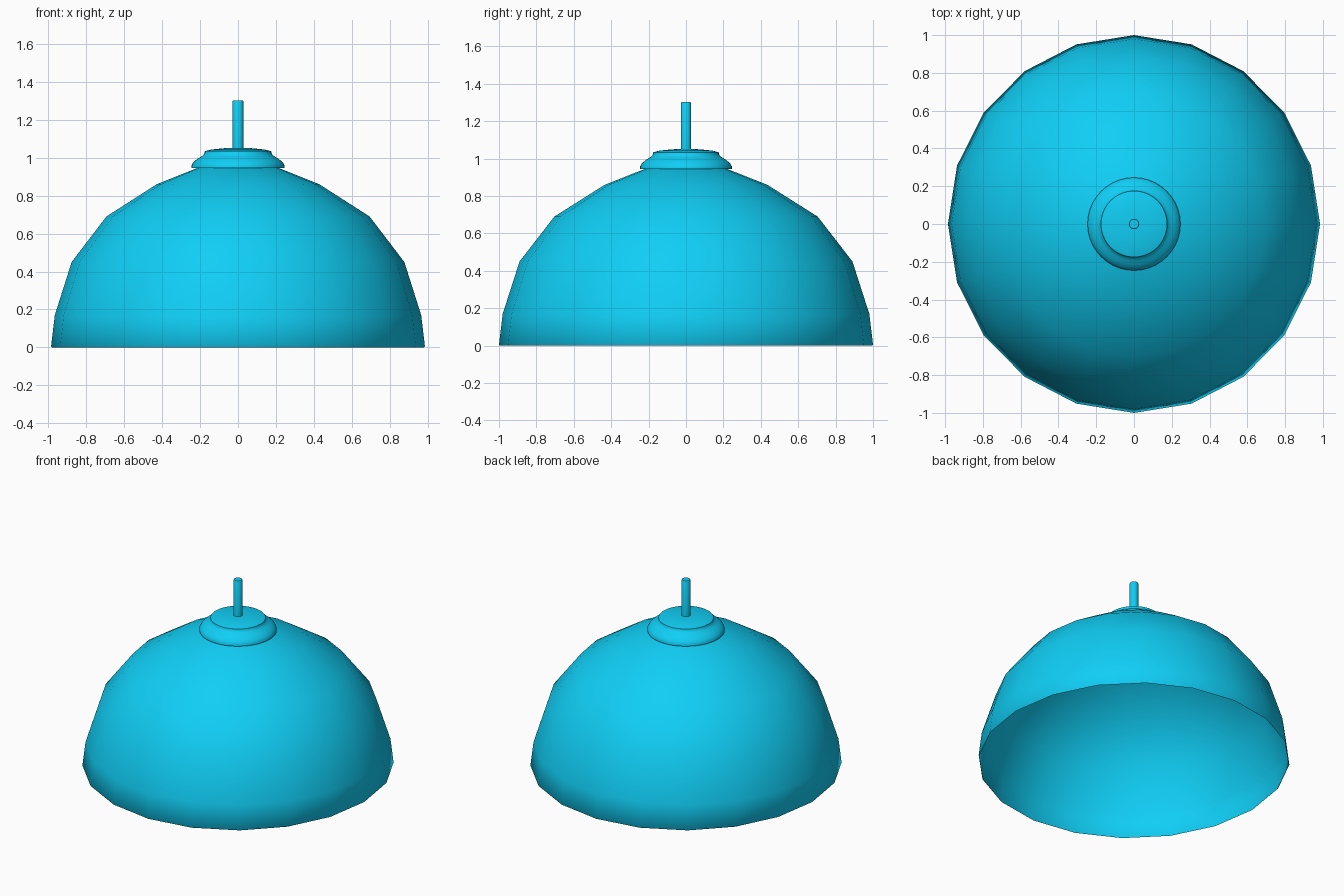
import bpy, bmesh, math

if "Cube" in bpy.data.objects:
    bpy.data.objects.remove(bpy.data.objects["Cube"])

mat = bpy.data.materials.new("cyan_paint")
mat.diffuse_color = (0.005, 0.62, 0.92, 1)
mat.use_nodes = True
mat.node_tree.nodes["Principled BSDF"].inputs["Base Color"].default_value = mat.diffuse_color


def lathe(name, profile, sides, angle, sx=1.0):
    """Revolve an (r, z) profile about z; r = 0 makes a pole."""
    bm = bmesh.new()
    rings = []
    for r, z in profile:
        if r == 0:
            rings.append([bm.verts.new((0, 0, z))] * sides)
        else:
            rings.append([bm.verts.new((r * sx * math.cos(2 * math.pi * i / sides),
                                        r * math.sin(2 * math.pi * i / sides), z))
                          for i in range(sides)])
    for a, b in zip(rings, rings[1:]):
        for i in range(sides):
            j = (i + 1) % sides
            bm.faces.new(dict.fromkeys((a[i], a[j], b[j], b[i])))
    me = bpy.data.meshes.new(name)
    bm.to_mesh(me)
    bm.free()
    me.materials.append(mat)
    ob = bpy.data.objects.new(name, me)
    bpy.context.collection.objects.link(ob)
    bpy.ops.object.select_all(action='DESELECT')
    ob.select_set(True)
    bpy.context.view_layer.objects.active = ob
    bpy.ops.object.shade_smooth_by_angle(angle=math.radians(angle))
    return ob


# Open, thin 20-sided dome
lathe("lamp_shade", [(0.995, 0), (1, 0.005), (0.98, 0.17), (0.89, 0.45), (0.704, 0.69),
                     (0.435, 0.86), (0.156, 0.97), (0, 0.98)], 20, 60, 0.985)

# Stepped cap on top of the dome
lathe("top_cap", [(0.246, 0.945), (0.246, 0.957), (0.236, 0.975), (0.215, 0.993),
                  (0.195, 1.005), (0.182, 1.015), (0.176, 1.025), (0.175, 1.034),
                  (0.14, 1.043), (0.07, 1.05), (0, 1.052)], 40, 50)

# Hanging stem
lathe("stem", [(0.028, 1.03), (0.028, 1.297), (0.025, 1.302), (0, 1.302)], 20, 40)
